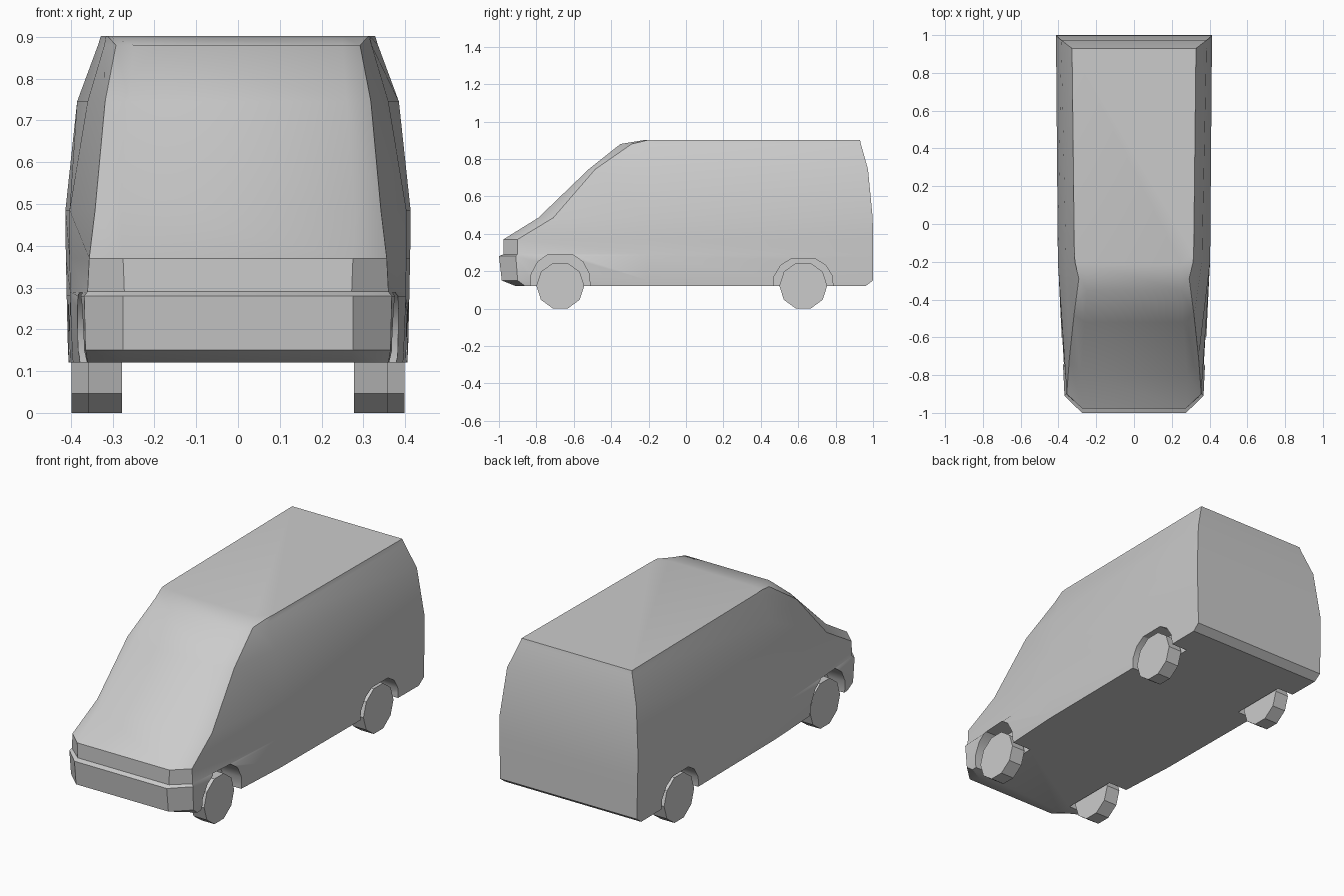
import bpy, bmesh, math
from mathutils import Matrix

cube = bpy.data.objects.get("Cube")
if cube:
    bpy.data.objects.remove(cube)

GREY = (0.6, 0.6, 0.6, 1)
paint = bpy.data.materials.new("plain grey")
paint.use_nodes = True
paint.diffuse_color = GREY
paint.node_tree.nodes["Principled BSDF"].inputs["Base Color"].default_value = GREY


def make_object(name, bm):
    bmesh.ops.recalc_face_normals(bm, faces=bm.faces)
    mesh = bpy.data.meshes.new(name)
    bm.to_mesh(mesh)
    bm.free()
    mesh.materials.append(paint)
    obj = bpy.data.objects.new(name, mesh)
    bpy.context.collection.objects.link(obj)
    return obj


def loft(rings):
    """Join closed rings of points with quads and cap both ends."""
    bm = bmesh.new()
    loops = [[bm.verts.new(p) for p in ring] for ring in rings]
    n = len(loops[0])
    for low, high in zip(loops, loops[1:]):
        for i in range(n):
            j = (i + 1) % n
            bm.faces.new((low[i], low[j], high[j], high[i]))
    bm.faces.new(loops[0])
    bm.faces.new(loops[-1])
    return bm


# Body levels: height, then (x, y) of rear corner, flank, nose side, nose corner
MID = -0.2
levels = [
    (0.12, (0.405, 0.96), (0.395, MID), (0.36, -0.86), (0.27, -0.91)),
    (0.15, (0.407, 1.0), (0.397, MID), (0.365, -0.90), (0.275, -0.985)),
    (0.28, (0.41, 1.0), (0.402, MID), (0.368, -0.91), (0.275, -1.0)),
    (0.29, (0.41, 1.0), (0.402, MID), (0.36, -0.90), (0.272, -0.976)),
    (0.37, (0.412, 1.0), (0.403, MID), (0.356, -0.90), (0.275, -0.976)),
    (0.485, (0.413, 0.998), (0.403, MID), (0.342, -0.71), (0.28, -0.79)),
    (0.745, (0.385, 0.973), (0.36, MID), (0.318, -0.485), (0.26, -0.52)),
    (0.88, (0.335, 0.935), (0.32, MID), (0.292, -0.29), (0.25, -0.35)),
    (0.902, (0.328, 0.93), (0.316, -0.15), (0.313, -0.2), (0.25, -0.215)),
]
rings = []
for z, *half in levels:
    rings.append([(x, y, z) for x, y in half] + [(-x, y, z) for x, y in reversed(half)])
body = make_object("van_body", loft(rings))

# Wheel positions: name, centre y, inner x, outer x, arch height
axles = [("front", -0.672, 0.278, 0.358, 0.288), ("rear", 0.627, 0.318, 0.398, 0.264)]
ARCH = [(-1, 0), (-0.97, 0.45), (-0.75, 0.8), (-0.42, 1), (0.42, 1), (0.75, 0.8), (0.97, 0.45), (1, 0)]

# Wheel arches cut into the body
for name, cy, inner, outer, top in axles:
    for side in (-1, 1):
        profile = [(cy + 0.16 * u, 0.1 + (top - 0.1) * v) for u, v in ARCH]
        cutter = make_object(name + "_arch_cutter", loft(
            [[(side * x, y, z) for y, z in profile] for x in (inner - 0.012, 0.5)]))
        cut = body.modifiers.new("arch", "BOOLEAN")
        cut.operation = "DIFFERENCE"
        cut.solver = "EXACT"
        cut.object = cutter
        bpy.context.view_layer.objects.active = body
        bpy.ops.object.modifier_apply(modifier=cut.name)
        bpy.data.objects.remove(cutter)

# Smooth panels with sharp creases
bpy.ops.object.select_all(action="DESELECT")
body.select_set(True)
bpy.context.view_layer.objects.active = body
bpy.ops.object.shade_smooth_by_angle(angle=math.radians(30))

# Ten-sided wheels, resting on a flat side
SIDES, RADIUS = 10, 0.128
for name, cy, inner, outer, top in axles:
    for side, label in ((1, "left"), (-1, "right")):
        bm = bmesh.new()
        bmesh.ops.create_cone(bm, cap_ends=True, segments=SIDES, radius1=RADIUS,
                              radius2=RADIUS, depth=outer - inner)
        turn = Matrix.Rotation(math.pi / 2, 4, "Y")
        bmesh.ops.transform(bm, matrix=turn, verts=bm.verts)
        # Turn until a flat side faces down
        lowest = min(v.co.z for v in bm.verts)
        if lowest < -RADIUS * 0.99:
            bmesh.ops.rotate(bm, verts=bm.verts, matrix=Matrix.Rotation(math.pi / SIDES, 3, "X"))
        lowest = min(v.co.z for v in bm.verts)
        bmesh.ops.translate(bm, verts=bm.verts, vec=(side * (inner + outer) / 2, cy, -lowest))
        make_object(name + "_" + label + "_wheel", bm)
